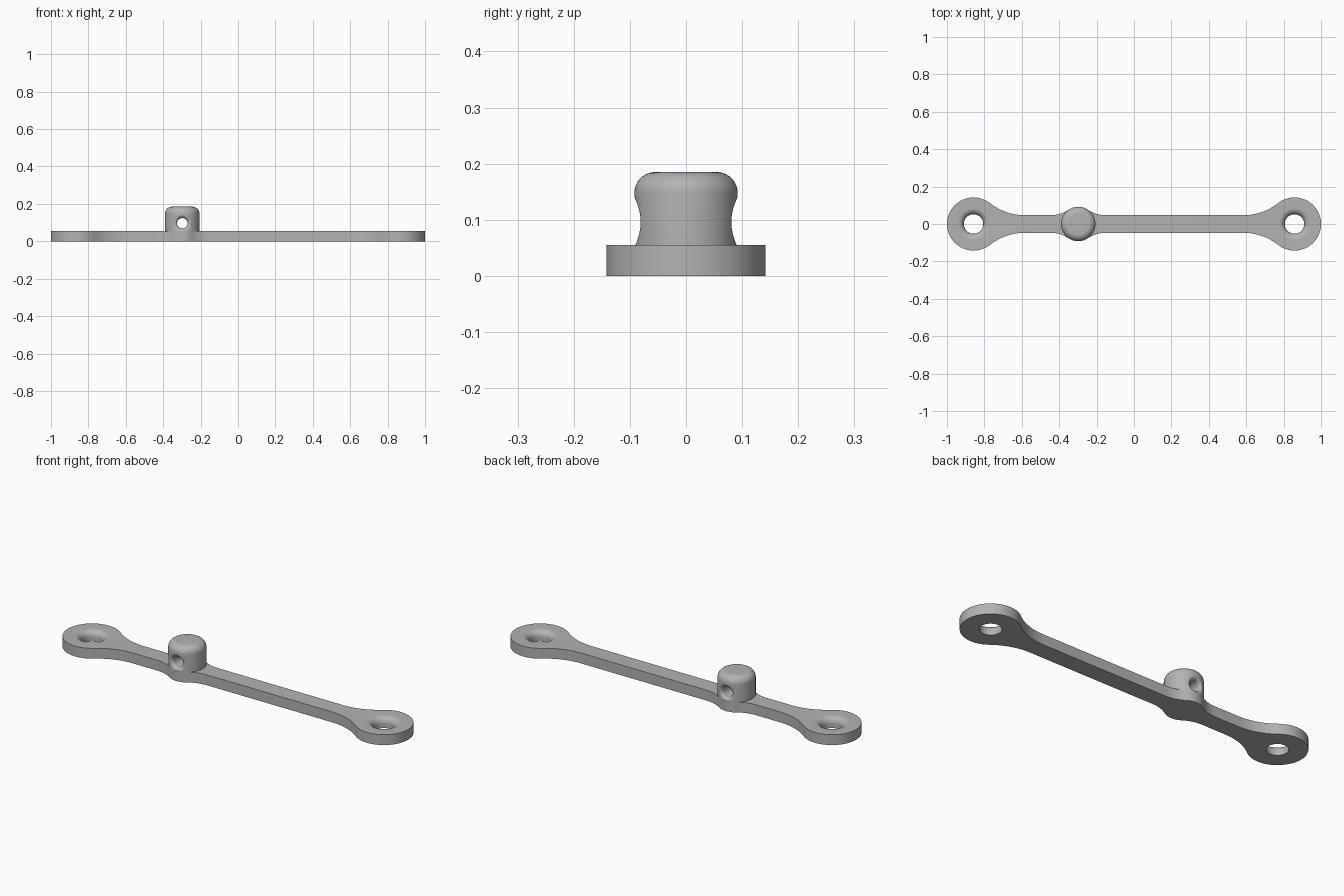
import bpy, bmesh
from math import sin, cos, pi, sqrt, atan2
from mathutils import Vector

cube = bpy.data.objects.get("Cube")
if cube:
    bpy.data.objects.remove(cube)

THICK, BAR = 0.055, 0.047            # plate thickness, bar half width
END_X, END_R, END_FILLET = 0.858, 0.142, 0.30
POST_X, POST_R, POST_TOP, POST_FILLET = -0.298, 0.092, 0.185, 0.037
BUMP_FILLET = 0.17
HOLE_R, HOLE_FLARE = 0.052, 0.033
CROSS_R, CROSS_FLARE, CROSS_Z = 0.028, 0.021, 0.096
SEG = 64

grey = bpy.data.materials.new("grey metal")
grey.use_nodes = True
colour = (0.45, 0.45, 0.45, 1)
grey.diffuse_color = colour
grey.node_tree.nodes["Principled BSDF"].inputs["Base Color"].default_value = colour


def loft(name, rings):
    """Skin a list of equal rings and cap both ends."""
    bm = bmesh.new()
    loops = [[bm.verts.new(p) for p in ring] for ring in rings]
    for a, b in zip(loops, loops[1:]):
        for i in range(len(a)):
            j = (i + 1) % len(a)
            bm.faces.new((a[i], a[j], b[j], b[i]))
    bm.faces.new(loops[0])
    bm.faces.new(loops[-1])
    bmesh.ops.recalc_face_normals(bm, faces=bm.faces)
    mesh = bpy.data.meshes.new(name)
    bm.to_mesh(mesh)
    bm.free()
    mesh.materials.append(grey)
    obj = bpy.data.objects.new(name, mesh)
    bpy.context.collection.objects.link(obj)
    return obj


def lathe(name, x, profile):
    angles = [2 * pi * i / SEG for i in range(SEG)]
    return loft(name, [[Vector((x + r * cos(a), r * sin(a), z)) for a in angles]
                       for r, z in profile])


def cut(obj, cutter):
    cutter.hide_render = True
    mod = obj.modifiers.new("cut", 'BOOLEAN')
    mod.operation = 'DIFFERENCE'
    mod.solver = 'EXACT'
    mod.object = cutter
    bpy.context.view_layer.objects.active = obj
    bpy.ops.object.modifier_apply(modifier=mod.name)
    bpy.data.objects.remove(cutter)


def arc(cx, cy, r, a0, a1, n):
    """Arc points, without the last one."""
    steps = [a0 + (a1 - a0) * i / n for i in range(n)]
    return [(cx + r * cos(a), cy + r * sin(a)) for a in steps]


def neck(r, fillet):
    """Offset and direction of a fillet between a disc and the bar."""
    cy = BAR + fillet
    dx = sqrt((r + fillet) ** 2 - cy ** 2)
    return dx, cy, atan2(cy, dx)


# Plate outline: disc, bar, bump under the post, bar, disc; then mirrored in y
ex, ey, ea = neck(END_R, END_FILLET)
bx, by, ba = neck(POST_R, BUMP_FILLET)
down = 1.5 * pi
half = arc(-END_X, 0, END_R, pi, ea, 28)
half += arc(-END_X + ex, ey, END_FILLET, pi + ea, down, 14)
half += arc(POST_X - bx, by, BUMP_FILLET, down, 2 * pi - ba, 14)
half += arc(POST_X, 0, POST_R, pi - ba, ba, 12)
half += arc(POST_X + bx, by, BUMP_FILLET, pi + ba, down, 14)
half += arc(END_X - ex, ey, END_FILLET, down, 2 * pi - ea, 14)
half += arc(END_X, 0, END_R, pi - ea, 0, 28)
outline = half + [(END_X + END_R, 0)] + [(x, -y) for x, y in reversed(half[1:])]
plate = loft("link_plate", [[Vector((x, y, z)) for x, y in outline]
                            for z in (0, THICK)])

# Flared holes in both ends
quarter = [pi / 2 * i / 10 for i in range(11)]
flare = [(HOLE_R + HOLE_FLARE * (1 - cos(t)), THICK - HOLE_FLARE * (1 - sin(t)))
         for t in quarter]
hole_profile = [(HOLE_R, -0.02)] + flare + [(HOLE_R + HOLE_FLARE, THICK + 0.02)]
for side in (-1, 1):
    cut(plate, lathe("hole_cutter", side * END_X, hole_profile))

# Post with a rounded top
post_profile = [(POST_R, THICK)] + [
    (POST_R - POST_FILLET * (1 - cos(t)), POST_TOP - POST_FILLET * (1 - sin(t)))
    for t in quarter]
post = lathe("post", POST_X, post_profile)

# Cross hole through the post, its rim blended into the round side


def cross_ring(side, r, depth):
    ring = []
    for i in range(SEG):
        a = 2 * pi * i / SEG
        y = sqrt(POST_R ** 2 - (r * cos(a)) ** 2) - depth
        ring.append(Vector((POST_X + r * cos(a), side * y, CROSS_Z + r * sin(a))))
    return ring


steps = [(CROSS_R + CROSS_FLARE * (1 - cos(t)), CROSS_FLARE * (1 - sin(t)))
         for t in quarter]
steps.append((CROSS_R + CROSS_FLARE, -0.03))
rings = [cross_ring(-1, r, d) for r, d in reversed(steps)]
rings += [cross_ring(1, r, d) for r, d in steps]
cut(post, loft("cross_cutter", rings))

# Smooth curves, crisp edges
bpy.ops.object.select_all(action='DESELECT')
for obj in (plate, post):
    obj.select_set(True)
bpy.context.view_layer.objects.active = plate
bpy.ops.object.shade_smooth_by_angle()
